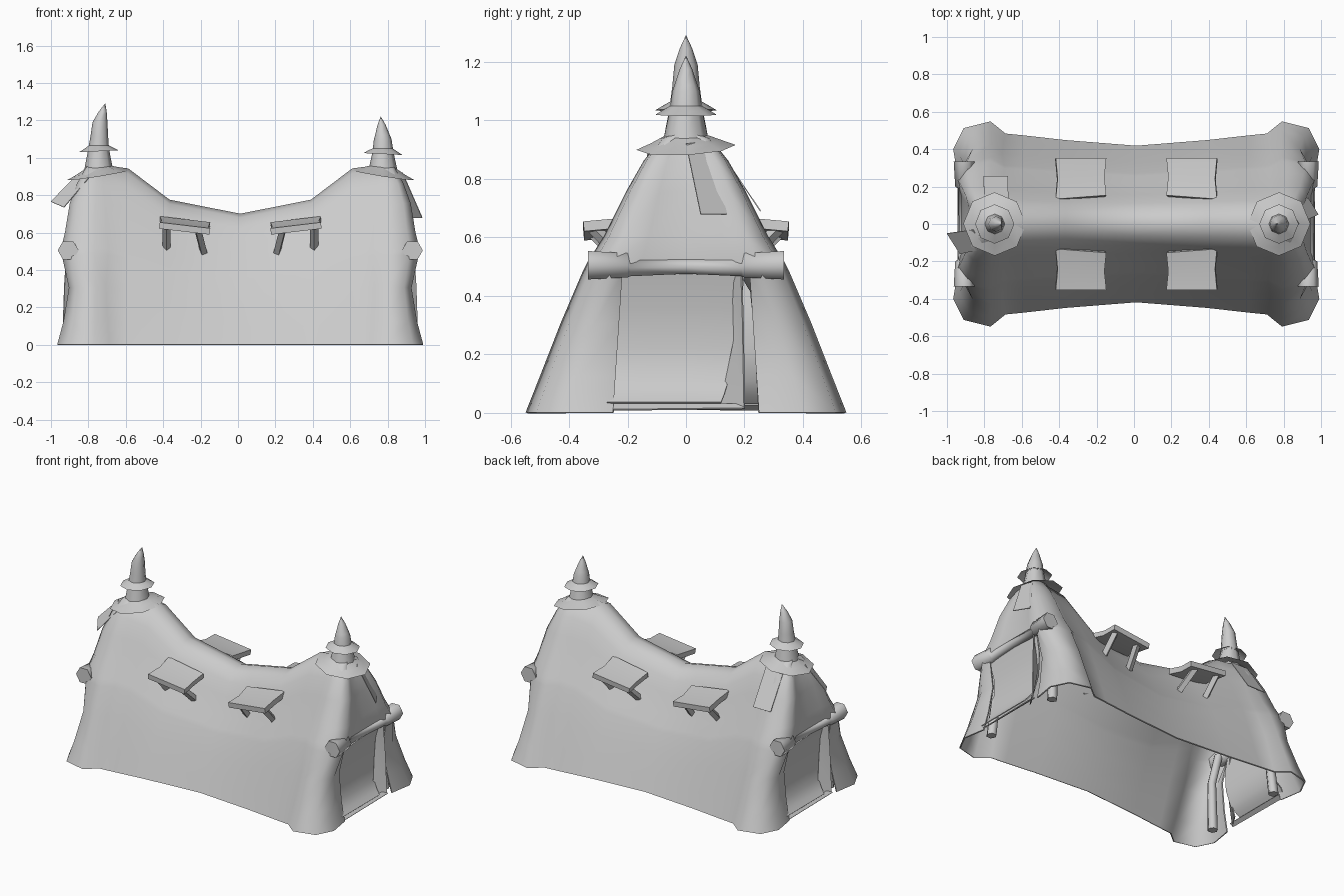
import bpy, bmesh, math
from mathutils import Vector

cube = bpy.data.objects.get("Cube")
if cube:
    bpy.data.objects.remove(cube, do_unlink=True)

grey = bpy.data.materials.new("plain grey")
grey.use_nodes = True
grey.diffuse_color = (0.6, 0.6, 0.6, 1)
grey.node_tree.nodes["Principled BSDF"].inputs["Base Color"].default_value = (0.6, 0.6, 0.6, 1)


def finish(name, bm, thick=0, mirror=False, angle=40):
    bmesh.ops.recalc_face_normals(bm, faces=bm.faces)
    mesh = bpy.data.meshes.new(name)
    bm.to_mesh(mesh)
    bm.free()
    mesh.materials.append(grey)
    ob = bpy.data.objects.new(name, mesh)
    bpy.context.collection.objects.link(ob)
    if mirror:
        ob.modifiers.new("Mirror", "MIRROR").use_axis = (True, True, False)
    if thick:
        s = ob.modifiers.new("Cloth", "SOLIDIFY")
        s.thickness, s.offset = thick, 0
    bpy.ops.object.select_all(action="DESELECT")
    ob.select_set(True)
    bpy.context.view_layer.objects.active = ob
    # Bake modifiers first so that rims get sharp edges
    bpy.ops.object.convert(target="MESH")
    bpy.ops.object.shade_smooth_by_angle(angle=math.radians(angle))
    return ob


def sheet(name, rows, thick=0.006, mirror=False, angle=40):
    """Skin a grid of points; None leaves a gap."""
    bm = bmesh.new()
    grid = [[bm.verts.new(p) if p else None for p in row] for row in rows]
    for a, b in zip(grid, grid[1:]):
        for i in range(len(a) - 1):
            quad = [a[i], a[i + 1], b[i + 1], b[i]]
            if all(quad):
                bm.faces.new(quad)
    return finish(name, bm, thick, mirror, angle)


def tube(name, rings, sides, caps=True, angle=62):
    """Loft rings of (centre, radius, axis) into a tube."""
    bm = bmesh.new()
    loops = []
    for c, r, axis in rings:
        q = Vector((0, 0, 1)).rotation_difference(Vector(axis))
        loops.append([bm.verts.new(Vector(c) + q @ Vector(
            (r * math.cos(k * math.tau / sides), r * math.sin(k * math.tau / sides), 0)))
            for k in range(sides)])
    for a, b in zip(loops, loops[1:]):
        for k in range(sides):
            n = (k + 1) % sides
            bm.faces.new((a[k], a[n], b[n], b[k]))
    if caps:
        bm.faces.new(loops[0])
        bm.faces.new(loops[-1])
    return finish(name, bm, angle=angle)


def bar(name, a, b, w):
    """Square bar between two points."""
    a, b = Vector(a), Vector(b)
    return tube(name, [(a, w, b - a), (b, w, b - a)], 4)


# Tent canvas: one quarter, mirrored; columns are (x, ground y, ridge height)
columns = [(0, .415, .69), (.38, .445, .765), (.60, .47, .93), (.70, .48, .95),
           (.78, .545, .955), (.92, .51, .955), (.975, .40, .955), (.95, .25, .955), (.95, 0, .955)]
# Levels are (height share, width share, end bulge)
levels = [(0, 1, 1), (.13, .91, .84), (.32, .78, .70), (.50, .645, .88), (.54, .61, .9),
          (.63, .51, .80), (.79, .37, .68), (.90, .26, .5), (.98, .15, .3), (1.01, 0, .2)]
peak = .765
rows = []
for t, f, bulge in levels:
    row = []
    for i, (x, y, h) in enumerate(columns):
        px = peak + (x - peak) * bulge if x > .65 else x
        py = y * (1 - .25 * t) if i == 7 and t <= .5 else y * f
        row.append((px, -py, h * t) if i < 8 or t >= .5 else None)
    rows.append(row)
canvas = sheet("tent_canvas", rows, 0.008, True, 80)
canvas.location.x = 0.012

# Door parts at both ends, the second end turned half way round
for side, s in (("left", 1), ("right", -1)):

    def P(x, y, z):
        return (s * x + .012, s * y, z)

    along = (0, s, 0)
    # Cross log with thick ends
    tube(side + "_door_log", [(P(.92, y, z), r, along) for y, z, r in (
        (-.335, .505, .056), (-.2, .505, .048), (-.19, .495, .032), (0, .50, .028),
        (.19, .495, .032), (.2, .505, .048), (.335, .505, .056))], 6)
    # Upright poles behind the canvas edges
    for y in (-.275, .29):
        tube(side + "_door_pole", [(P(.87, y, 0), .032, (0, 0, 1)),
                                   (P(.845, y * .93, .3), .028, (0, 0, 1)),
                                   (P(.88, y * .85, .5), .028, (0, 0, 1))], 6)
    # Hanging door cloth with curled hem, and a folded edge
    cloth = ((.915, .49, -.24, .2), (.885, .36, -.23, .19), (.875, .22, -.245, .17),
             (.89, .11, -.265, .145), (.925, .06, -.28, .13), (.95, .035, -.27, .12))
    sheet(side + "_door_cloth", [[P(x, a + (b - a) * k / 3, z) for k in range(4)]
                                 for x, z, a, b in cloth])
    sheet(side + "_door_fold", [[P(.90, .16, .47), P(.93, .19, .47)],
                                [P(.88, .165, .25), P(.94, .195, .32)],
                                [P(.90, .12, .03), P(.95, .2, .015)]])
    sheet(side + "_door_hem", [[P(.93, -.25, .03), P(.93, .2, .03)],
                               [P(.955, -.25, .01), P(.955, .2, .015)]])

# Roof finials: neck, two flared brims and a bent spire
for side, cx, low, tip, lean, turn in (("left", .775, 1.02, 1.22, -.012, .16),
                                       ("right", -.745, 1.035, 1.29, .035, -.16)):
    def ring(z, r, dx=0, tilt=0, roll=0):
        return ((cx + dx, 0, z), r, (tilt, roll, 1))

    tube(side + "_lower_brim", [ring(.908, .17, 0, turn, -.05), ring(.928, .12, 0, turn, -.05),
                                ring(.955, .06, 0, turn * .5)], 8, False, 25)
    tube(side + "_neck", [ring(.93, .078), ring(low + .03, .052)], 8)
    tube(side + "_upper_brim", [ring(low, .105, 0, turn * .3), ring(low + .015, .08, 0, turn * .3),
                                ring(low + .035, .045)], 8, False, 25)
    tube(side + "_spire", [ring(low + .02, .055), ring(low + .08, .047, lean * .1),
                           ring(tip - .10, .04, lean * .2), ring(tip - .045, .022, lean * .6),
                           ring(tip, .001, lean)], 8)

# Loose cloth strips below the brims
sheet("left_end_strip", [[(.88, 0, .92), (.83, .08, .93)], [(.985, .05, .68), (.93, .14, .68)]], .004)
sheet("right_end_strip", [[(-.86, -.03, .91), (-.80, -.13, .89)],
                          [(-1.0, -.05, .765), (-.93, -.16, .735)]], .004)
sheet("right_side_strip", [[(-.80, .10, .92), (-.67, .10, .92)], [(-.805, .255, .69), (-.675, .255, .69)]], .004)

# Four small awnings on slanted brackets
for sx, cx in ((-1, -.285), (1, .31)):
    for sy in (-1, 1):
        rows = []
        for v, z in ((0, .655), (.5, .632), (1, .622)):
            rows.append([(cx + sx * u * (.135 - .01 * math.sin(v * math.pi)),
                          sy * (.14 + .21 * v - .01 * u * (1 - v)),
                          z + .016 * u) for u in (-1, 0, 1)])
        sheet("awning_roof", rows, .034)
        for u, low in ((.75, .51), (-.55, .495)):
            x = cx + sx * u * .13
            bar("awning_bracket", (x, sy * .315, .62 + .015 * u),
                (x - sx * (.03 if u < 0 else 0), sy * .2, low), .022)
